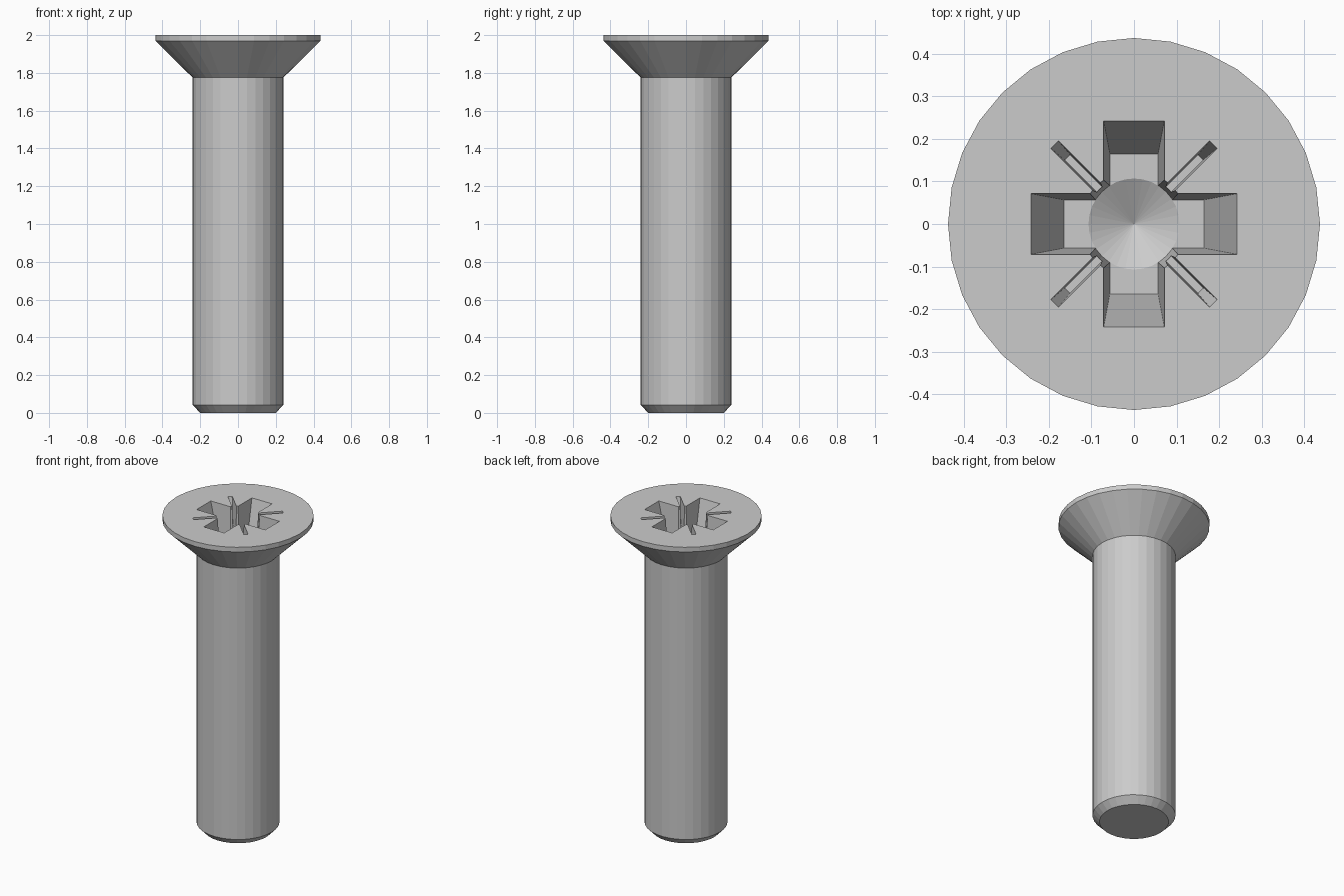
import bpy, bmesh, math

if "Cube" in bpy.data.objects:
    bpy.data.objects.remove(bpy.data.objects["Cube"])

TOP, FLOOR, OVER = 2.0, 1.71, 2.05   # head face, recess floor, cutter overshoot
SIDES = 32


def loft(name, rings, tip=None):
    """Closed solid through matching rings of points, bottom to top."""
    bm = bmesh.new()
    loops = [[bm.verts.new(p) for p in r] for r in rings]
    n = len(loops[0])
    for a, b in zip(loops, loops[1:]):
        for i in range(n):
            j = (i + 1) % n
            bm.faces.new((a[i], a[j], b[j], b[i]))
    if tip is None:
        bm.faces.new(loops[0][::-1])
    else:
        t = bm.verts.new(tip)
        for i in range(n):
            bm.faces.new((loops[0][(i + 1) % n], loops[0][i], t))
    bm.faces.new(loops[-1])
    bmesh.ops.recalc_face_normals(bm, faces=bm.faces[:])
    me = bpy.data.meshes.new(name)
    bm.to_mesh(me)
    bm.free()
    ob = bpy.data.objects.new(name, me)
    bpy.context.collection.objects.link(ob)
    return ob


def circle(r, z):
    return [(r * math.cos(2 * math.pi * i / SIDES),
             r * math.sin(2 * math.pi * i / SIDES), z) for i in range(SIDES)]


def cross(reach, half, z, turn=0.0):
    pts = []
    for k in range(4):
        a = k * math.pi / 2 + turn
        for x, y in ((reach, -half), (reach, half), (half, half)):
            pts.append((x * math.cos(a) - y * math.sin(a),
                        x * math.sin(a) + y * math.cos(a), z))
    return pts


def tapered_cross(name, top, bottom, floor, turn=0.0):
    """Cross cutter whose walls pass through 'top' at the head face."""
    k = (OVER - floor) / (TOP - floor)
    over = [b + (t - b) * k for t, b in zip(top, bottom)]
    return loft(name, [cross(*bottom, floor, turn), cross(*over, OVER, turn)])


# Screw body: chamfered tip, shank, countersunk head
screw = loft("countersunk_screw", [circle(r, z) for r, z in (
    (0.20, 0), (0.24, 0.042), (0.24, 1.775), (0.4375, 1.97), (0.4375, TOP))])

# Drive recess: four wings, a cone-bottomed centre and four diagonal ribs
cutters = [
    tapered_cross("wing_cutter", (0.2425, 0.0715), (0.165, 0.057), FLOOR),
    loft("centre_cutter", [circle(0.107, FLOOR), circle(0.129, OVER)],
         tip=(0, 0, FLOOR - 0.06)),
    tapered_cross("rib_cutter", (0.264, 0.0125), (0.222, 0.009), 1.84, math.pi / 4),
]
bpy.context.view_layer.objects.active = screw
for c in cutters:
    c.hide_render = True
    m = screw.modifiers.new(c.name, 'BOOLEAN')
    m.operation, m.solver, m.object = 'DIFFERENCE', 'EXACT', c
    bpy.ops.object.modifier_apply(modifier=m.name)
for c in cutters:
    bpy.data.objects.remove(c, do_unlink=True)
